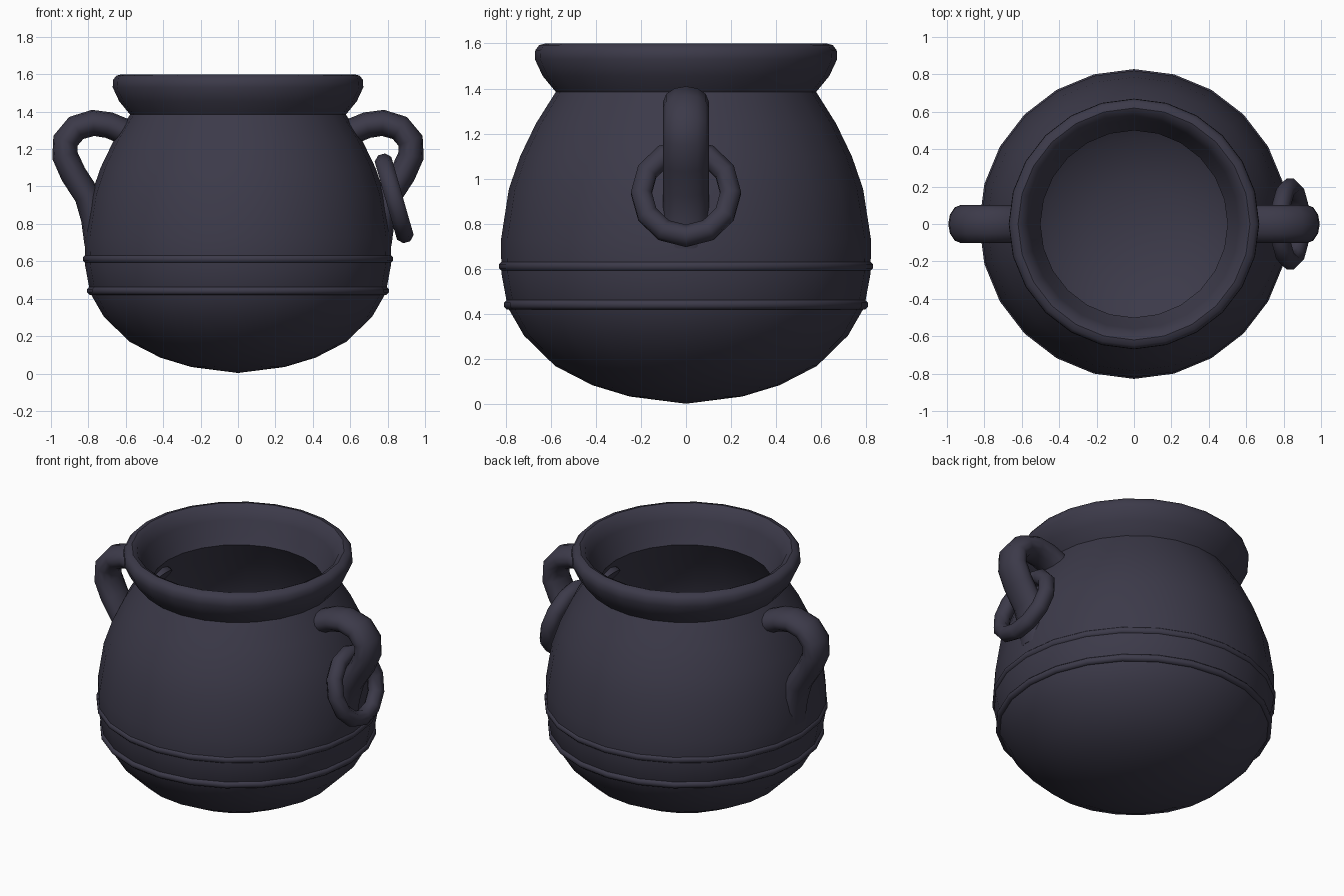
import bpy, bmesh, math
from mathutils import Vector

if "Cube" in bpy.data.objects:
    bpy.data.objects.remove(bpy.data.objects["Cube"])

iron = bpy.data.materials.new("dark iron")
iron.diffuse_color = (0.045, 0.042, 0.067, 1)
iron.use_nodes = True
iron.node_tree.nodes["Principled BSDF"].inputs["Base Color"].default_value = iron.diffuse_color


def finish(name, bm, angle=40):
    """Turn a bmesh into a smooth-shaded iron object."""
    bmesh.ops.remove_doubles(bm, verts=bm.verts, dist=1e-5)
    bmesh.ops.recalc_face_normals(bm, faces=bm.faces)
    me = bpy.data.meshes.new(name)
    bm.to_mesh(me)
    bm.free()
    me.materials.append(iron)
    ob = bpy.data.objects.new(name, me)
    bpy.context.collection.objects.link(ob)
    bpy.ops.object.select_all(action='DESELECT')
    ob.select_set(True)
    bpy.context.view_layer.objects.active = ob
    bpy.ops.object.shade_smooth_by_angle(angle=math.radians(angle))
    return ob


def bridge(bm, rings, closed=False):
    """Skin neighbouring rings of vertices with quads."""
    pairs = list(zip(rings, rings[1:]))
    if closed:
        pairs.append((rings[-1], rings[0]))
    for a, b in pairs:
        n = max(len(a), len(b))
        for i in range(n):
            j = (i + 1) % n
            if len(a) == 1:
                bm.faces.new((a[0], b[j], b[i]))
            elif len(b) == 1:
                bm.faces.new((a[i], a[j], b[0]))
            else:
                bm.faces.new((a[i], a[j], b[j], b[i]))


def lathe(name, profile, seg=24, closed=False, angle=40):
    bm = bmesh.new()
    rings = []
    for r, z in profile:
        n = seg if r > 0 else 1
        rings.append([bm.verts.new((r * math.cos(2 * math.pi * i / seg),
                                    r * math.sin(2 * math.pi * i / seg), z))
                      for i in range(n)])
    bridge(bm, rings, closed)
    return finish(name, bm, angle)


def torus_profile(R, z, a, n=8):
    return [(R + a * math.cos(2 * math.pi * (i + .5) / n),
             z + a * math.sin(2 * math.pi * (i + .5) / n)) for i in range(n)]


# pot: outer wall, flared lip and hollow inside
lathe("pot_body", [
    (0, 0.003), (.25, .035), (.415, .085), (.58, .17), (.718, .305),
    (.79, .43), (.818, .58), (.82, .73), (.785, .955), (.735, 1.10),
    (.665, 1.245), (.577, 1.385),
    (.635, 1.455), (.67, 1.53), (.668, 1.57), (.65, 1.593), (.62, 1.6),
    (.59, 1.585), (.56, 1.52), (.525, 1.435), (.5, 1.385),
    (.59, 1.24), (.67, 1.08), (.72, .93), (.745, .73), (.73, .5),
    (.64, .33), (.46, .18), (.24, .1), (0, .075)])

# raised bands
lathe("upper_band", torus_profile(.806, .612, .024), closed=True, angle=60)
lathe("lower_band", torus_profile(.786, .442, .023), closed=True, angle=60)

# handles: oval tube swept along a hooked path in the XZ plane
path = [(.55, 1.25), (.61, 1.295), (.69, 1.328), (.775, 1.34), (.865, 1.313),
        (.922, 1.245), (.925, 1.165), (.88, 1.065), (.805, .95),
        (.77, .83), (.752, .70)]


def handle(name, side):
    bm = bmesh.new()
    rings = []
    pts = [Vector((x, 0, z)) for x, z in path]
    for k, p in enumerate(pts):
        t = (pts[min(k + 1, len(pts) - 1)] - pts[max(k - 1, 0)]).normalized()
        nrm = Vector((t.z, 0, -t.x))
        ring = []
        for i in range(12):
            a = 2 * math.pi * i / 12
            q = p + nrm * .07 * math.cos(a) + Vector((0, .102 * math.sin(a), 0))
            ring.append(bm.verts.new((q.x * side, q.y, q.z)))
        rings.append(ring)
    bridge(bm, rings)
    bm.faces.new(rings[0])
    bm.faces.new(rings[-1])
    finish(name, bm, 60)


handle("right_handle", 1)
handle("left_handle", -1)

# loose ring hanging on the right handle
ring = lathe("hanging_ring", torus_profile(.198, 0, .05), seg=12, closed=True, angle=60)
ring.rotation_euler = (0, math.radians(74), 0)
ring.location = (.835, 0, .937)
